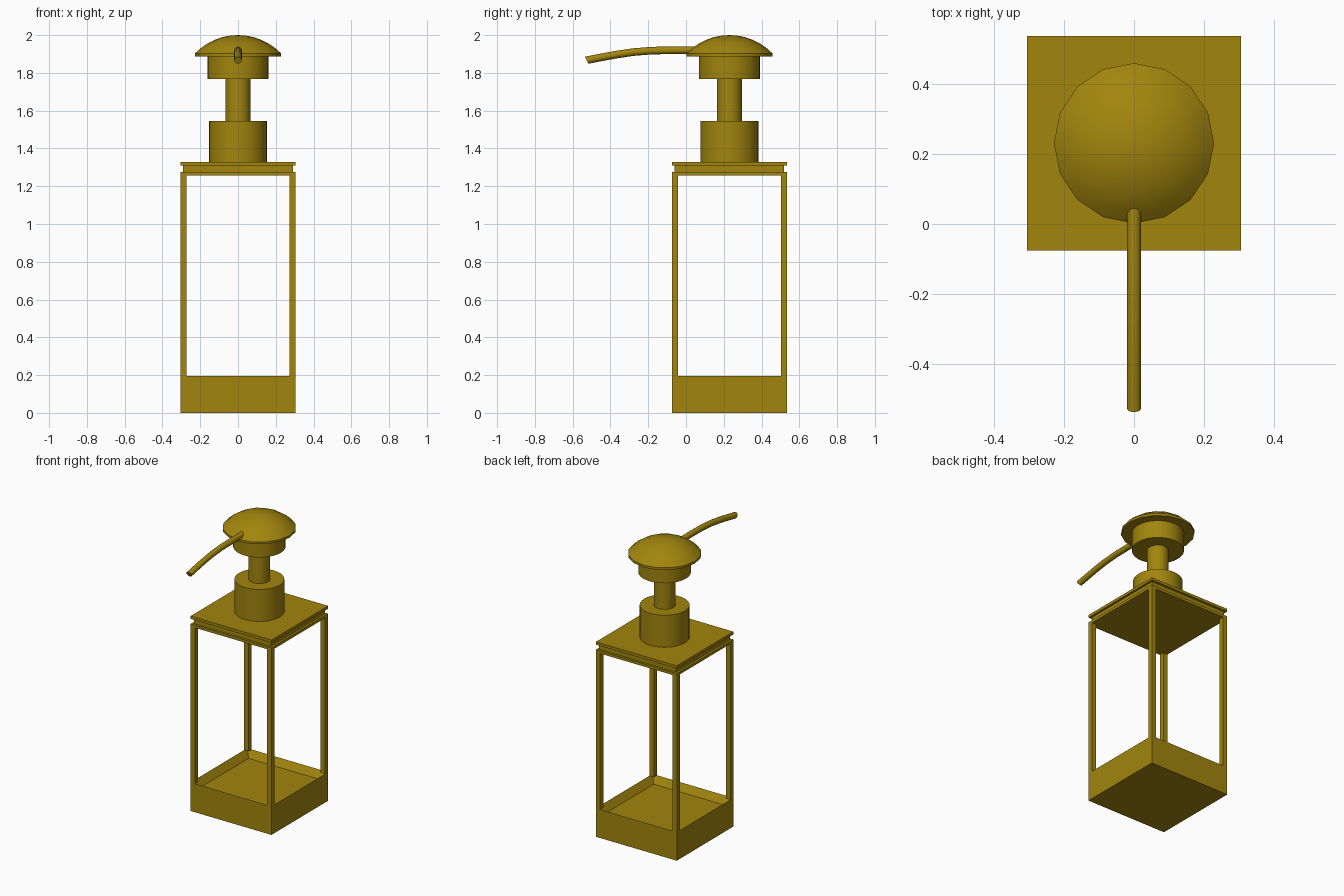
import bpy, bmesh, math
from mathutils import Vector

cube = bpy.data.objects.get("Cube")
if cube:
    bpy.data.objects.remove(cube, do_unlink=True)

CY = 0.23       # bottle axis in y
HALF = 0.305    # half width of the bottle
WALL = 0.033    # frame thickness

brass = bpy.data.materials.new("brass")
brass.use_nodes = True
color = (0.36, 0.235, 0.004, 1)
brass.diffuse_color = color
brass.node_tree.nodes["Principled BSDF"].inputs["Base Color"].default_value = color


def finish(name, bm, smooth=False):
    bmesh.ops.recalc_face_normals(bm, faces=bm.faces)
    mesh = bpy.data.meshes.new(name)
    bm.to_mesh(mesh)
    bm.free()
    mesh.materials.append(brass)
    obj = bpy.data.objects.new(name, mesh)
    bpy.context.collection.objects.link(obj)
    if smooth:
        bpy.ops.object.select_all(action='DESELECT')
        obj.select_set(True)
        bpy.context.view_layer.objects.active = obj
        bpy.ops.object.shade_smooth_by_angle(angle=math.radians(35))


def box(name, half, z0, z1, x=0, y=CY, recess=0):
    """Square block, with an optional recess in its top."""
    bm = bmesh.new()
    bmesh.ops.create_cube(bm, size=1)
    for v in bm.verts:
        v.co = (x + v.co.x * 2 * half, y + v.co.y * 2 * half,
                z0 + (v.co.z + 0.5) * (z1 - z0))
    if recess:
        bm.normal_update()
        top = max(bm.faces, key=lambda f: f.calc_center_median().z)
        bmesh.ops.inset_region(bm, faces=[top], thickness=WALL, use_even_offset=True)
        for v in top.verts:
            v.co.z -= recess
    finish(name, bm)


def lathe(name, profile, sides):
    """Revolve an (r, z) profile around the bottle axis."""
    bm = bmesh.new()
    verts = [bm.verts.new((r, CY, z)) for r, z in profile]
    edges = [bm.edges.new(pair) for pair in zip(verts, verts[1:])]
    bmesh.ops.spin(bm, geom=verts + edges, cent=(0, CY, 0), axis=(0, 0, 1),
                   angle=math.tau, steps=sides)
    bmesh.ops.remove_doubles(bm, verts=bm.verts, dist=0.0005)
    finish(name, bm, True)


def cylinder(name, r, z0, z1):
    lathe(name, [(0, z0), (r, z0), (r, z1), (0, z1)], 32)


# Bottle frame: tray, four posts, cover, neck and lid
box("base_tray", HALF, 0, 0.195, recess=0.048)
off = HALF - WALL / 2
for sx, side in ((1, "left"), (-1, "right")):
    for sy, end in ((-1, "front"), (1, "back")):
        box(f"{end}_{side}_post", WALL / 2, 0.195, 1.257, sx * off, CY + sy * off)
box("top_frame", HALF, 1.257, 1.275)
box("lid_groove", 0.29, 1.275, 1.309)
box("lid_plate", HALF, 1.309, 1.328)

# Pump
cylinder("collar", 0.154, 1.328, 1.546)
cylinder("pump_stem", 0.067, 1.546, 1.768)
cylinder("pump_head", 0.162, 1.768, 1.889)

# Domed cap: spherical cap above a short rim
R, RIM, Z = 0.228, 1.903, 2.0
ball = (R * R + (Z - RIM) ** 2) / (2 * (Z - RIM))
reach = math.asin(R / ball)
dome = [(ball * math.sin(reach * i / 6), Z - ball + ball * math.cos(reach * i / 6))
        for i in range(6, -1, -1)]
lathe("dome_cap", [(0, 1.888), (R, 1.888)] + dome, 16)

# Curved spout: round tube swept along a drooping path
path = [(0.12, 1.919), (-0.05, 1.92), (-0.18, 1.918), (-0.28, 1.91),
        (-0.38, 1.895), (-0.46, 1.88), (-0.526, 1.867)]
SIDES, RADIUS = 12, 0.02
bm = bmesh.new()
rings = []
for i, (y, z) in enumerate(path):
    a, b = path[max(i - 1, 0)], path[min(i + 1, len(path) - 1)]
    along = Vector((0, b[0] - a[0], b[1] - a[1])).normalized()
    up = along.cross(Vector((1, 0, 0)))
    if i == len(path) - 1:
        up += along * 0.3 * (1 if up.z > 0 else -1)   # slanted tip
    ring = []
    for k in range(SIDES):
        t = math.tau * k / SIDES
        ring.append(bm.verts.new(Vector((RADIUS * math.cos(t), y, z))
                                 + up * RADIUS * math.sin(t)))
    rings.append(ring)
for r0, r1 in zip(rings, rings[1:]):
    for k in range(SIDES):
        n = (k + 1) % SIDES
        bm.faces.new((r0[k], r0[n], r1[n], r1[k]))
bm.faces.new(rings[0])
bm.faces.new(rings[-1])
finish("spout", bm, True)
